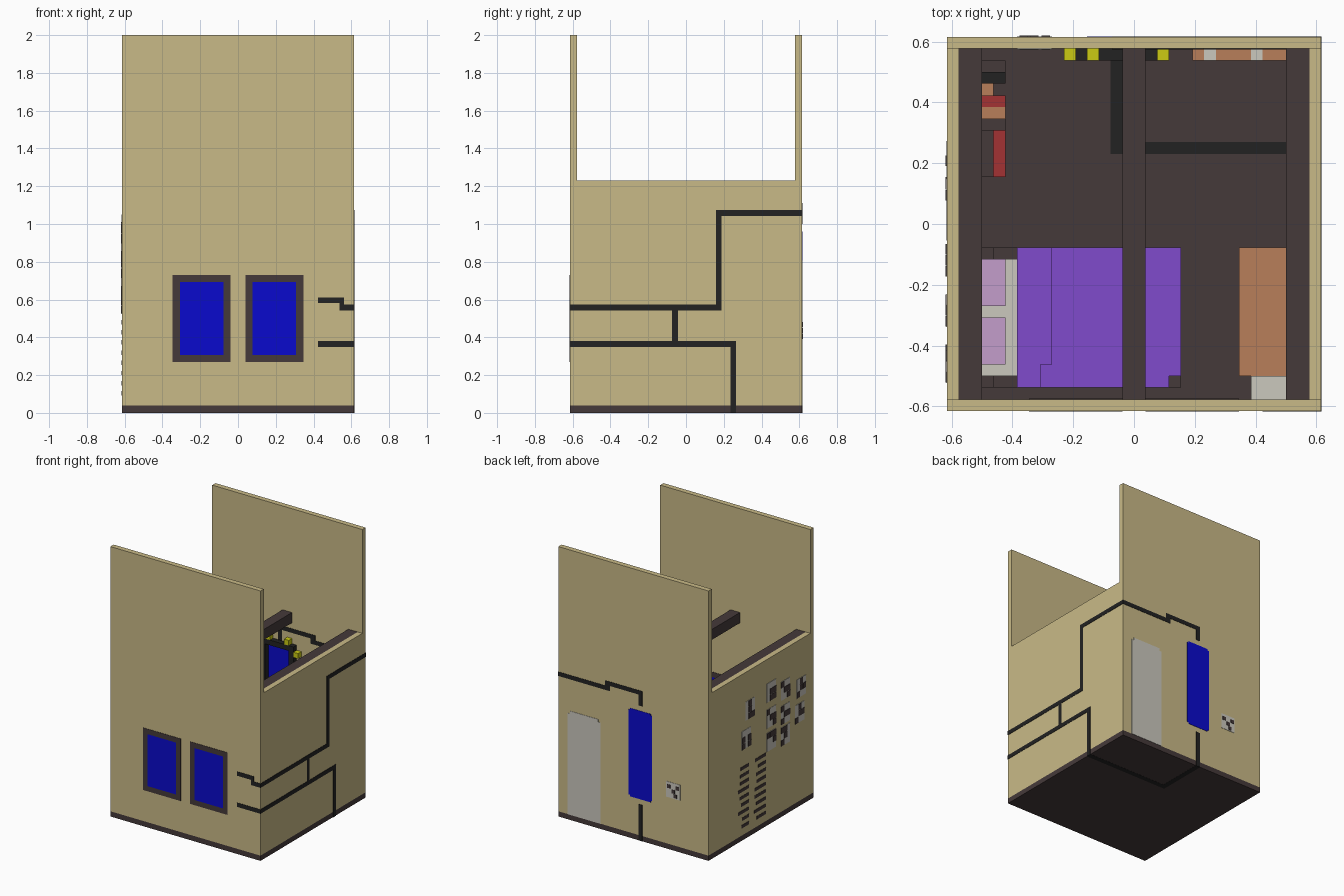
import bpy, bmesh, random
from mathutils import Matrix, Vector

if "Cube" in bpy.data.objects:
    bpy.data.objects.remove(bpy.data.objects["Cube"])

random.seed(4)
U = 2 / 52          # one voxel
E = 0.06            # how far flush inlays stand proud of a wall (voxels)


def mat(name, r, g, b):
    m = bpy.data.materials.new(name)
    m.diffuse_color = (r, g, b, 1)
    m.use_nodes = True
    m.node_tree.nodes["Principled BSDF"].inputs["Base Color"].default_value = m.diffuse_color
    return m


TAN = mat("tan wall", .584, .491, .242)
WOOD = mat("dark wood", .060, .042, .042)
BLACK = mat("black", .016, .016, .016)
BLUE = mat("blue glass", .003, .003, .61)
PURPLE = mat("purple", .216, .07, .604)
WHITE = mat("off white", .597, .578, .515)
PINK = mat("pink", .546, .337, .597)
ORANGE = mat("orange wood", .479, .212, .102)
RED = mat("red", .366, .032, .034)
YELLOW = mat("yellow", .597, .597, .007)


def part(name, material, *boxes):
    """Boxes as (x0, x1, y0, y1, z0, z1) on a 32 x 32 x 52 voxel grid."""
    bm = bmesh.new()
    for x0, x1, y0, y1, z0, z1 in boxes:
        c = Vector(((x0 + x1) / 2 - 16, (y0 + y1) / 2 - 16, (z0 + z1) / 2)) * U
        s = Matrix.Diagonal(((x1 - x0) * U, (y1 - y0) * U, (z1 - z0) * U, 1))
        bmesh.ops.create_cube(bm, size=1, matrix=Matrix.Translation(c) @ s)
    me = bpy.data.meshes.new(name)
    bm.to_mesh(me)
    bm.free()
    me.materials.append(material)
    ob = bpy.data.objects.new(name, me)
    bpy.context.collection.objects.link(ob)
    return ob


# Inlays running right through a wall, given in the plane of that wall
def front(a0, a1, z0, z1): return (a0, a1, -E, 1 + E, z0, z1)
def back(a0, a1, z0, z1): return (a0, a1, 31 - E, 32 + E, z0, z1)
def right(a0, a1, z0, z1): return (31 - E, 32 + E, a0, a1, z0, z1)
def left(a0, a1, z0, z1, e=E): return (-e, 1 + e, a0, a1, z0, z1)


# Shell
part("floor", WOOD, (0, 32, 0, 32, 0, 1))
part("front_wall", TAN, (0, 32, 0, 1, 1, 52))
part("back_wall", TAN, (0, 32, 31, 32, 1, 52))
part("side_walls", TAN, (0, 1, 1, 31, 1, 32), (31, 32, 1, 31, 1, 32))
part("roof_beams", WOOD, (1, 3, 1, 31, 30, 32), (29, 31, 1, 31, 30, 32),
     (15, 17, 1, 31, 30, 32))

# Front windows
for i, x in enumerate((7, 17)):
    part(f"window_frame_{i}", WOOD,
         front(x, x + 1, 7, 19), front(x + 7, x + 8, 7, 19),
         front(x + 1, x + 7, 7, 8), front(x + 1, x + 7, 18, 19))
    part(f"window_glass_{i}", BLUE, front(x + 1, x + 7, 8, 18))

# Cables set into the walls and the floor
k = 0.1
part("front_cables", BLACK, front(27, 30.6, 15 + k, 16 - k),
     front(30, 32, 14 + k, 15 - k), front(30, 30.6, 14 + k, 16 - k),
     front(27, 32, 9 + k, 10 - k))
part("right_cables", BLACK,
     right(-E, 21 - k, 14 + k, 15 - k), right(20 + k, 21 - k, 15 - k, 28 - k),
     right(21 - k, 32 + E, 27 + k, 28 - k), right(-E, 23 - k, 9 + k, 10 - k),
     right(22 + k, 23 - k, -E / 2, 9 + k), right(14 + k, 15 - k, 10 - k, 14 + k))
part("back_cables", BLACK,
     back(21, 32 + E, 27 + k, 28 - k), back(21, 22, 28 - k, 29 - k),
     back(14 + k, 21, 28 + k, 29 - k), back(14 + k, 15 - k, 26, 28 + k),
     back(14 + k, 15 - k, 0, 7))
part("floor_cable", BLACK, (14, 32, 22, 23, -.02, 1 + E),
     (14, 15, 23, 32, -.02, 1 + E))

# Back wall details
part("back_door", WHITE, back(23, 30, 1, 20.5), back(23.5, 29.5, 20.5, 21))
part("mirror_glass", BLUE, back(12, 17, 8.3, 24.7), back(12.3, 16.7, 8, 25))
part("socket_plate", WHITE, back(6, 9, 10, 13))
part("socket_holes", WOOD, *[(x, x + .7, 31 - 2 * E, 32 + 2 * E, z, z + .7)
                             for x, z in ((6.2, 11.8), (8.1, 11.8), (7.15, 11), (6.7, 10.2))])

# Vanity frame with lamps, inside the back wall
part("mirror_frame", BLACK, (11, 12, 30, 31, 7, 26), (17, 18, 30, 31, 7, 26),
     (12, 17, 30, 31, 7, 8), (12, 17, 30, 31, 25, 26))
part("mirror_lamps", YELLOW, (12, 13, 30, 31, 26, 27), (16, 17, 30, 31, 26, 27),
     *[(x, x + 1, 30, 31, z, z + 1) for x in (10, 18) for z in (8, 12, 16, 20, 24)])

# Left wall: sketched symbols above, rows of scratch marks below
plates, marks = [], []
for y, z in ((19.4, 24.5), (20.5, 19.2), (12.9, 25.5), (12.9, 20.5), (12.9, 16),
             (8.6, 24.2), (8.6, 19.5), (8.6, 15.4), (3.8, 22.8), (4.3, 18)):
    plates.append(left(y - 1.4, y + 1.4, z - 1.8, z + 1.8))
    cells = [(i, j) for i in (-1, 0, 1) for j in (-1, 0, 1)]
    for i, j in random.sample(cells, 4):
        marks.append(left(y + i * .93 - .45, y + i * .93 + .45,
                          z + j * 1.2 - .55, z + j * 1.2 + .55, 2 * E))
for r in range(9):
    z = 2.4 + r * 1.4
    for y in (19.7, 14.6):
        w = random.uniform(2, 3.6)
        marks.append(left(y, y + w, z, z + .6))
part("wall_symbols", WHITE, *plates)
part("wall_marks", WOOD, *marks)

# Bed
part("bed_frame", WOOD, (1, 20, 2, 14, 3, 6), (1, 3, 2, 14, 6, 9),
     *[(x, x + 1, y, y + 1, 1, 7) for x in (3, 19) for y in (2, 13)])
part("mattress", WHITE, (3, 19, 3, 13, 6, 7.5))
part("pillows", PINK, (2, 5, 4, 8, 7.5, 9), (2, 5, 9, 13, 7.5, 9))
part("blanket", PURPLE, (6, 20, 3, 14, 5, 8), (6, 19, 2, 3, 4, 8),
     (6, 9, 4, 14, 8, 8.6), (6, 8, 2, 4, 8, 8.6))

# Desk with the machine the cables run to
part("desk", ORANGE, (25, 31, 3, 14, 1, 9))
part("machine", WHITE, (26, 31, 1, 3, 1, 17))

# Bookcase
part("bookcase", WOOD, (1, 4, 20, 30, 1, 2), (1, 4, 20, 30, 9, 10), (1, 4, 20, 30, 17, 18),
     (1, 2, 20, 30, 2, 17), (2, 5, 24, 25, 1, 19), (2, 5, 29, 30, 1, 19))
part("black_book", BLACK, (2, 5, 28, 29, 18, 21))
part("orange_books", ORANGE, (2, 5, 25, 26, 18, 21), (2, 4, 27, 28, 18, 20))
part("red_books", RED, (2, 5, 26, 27, 18, 21), (4, 5, 20, 24, 10, 16))

# Inner door panel with trims
part("inner_door", ORANGE, (21, 22, 30, 31, 1, 21), (23, 26, 30, 31, 1, 21),
     (27, 31, 30, 31, 1, 21))
part("inner_door_trims", WHITE, (22, 23, 30, 31, 1, 21), (26, 27, 30, 31, 1, 21))
